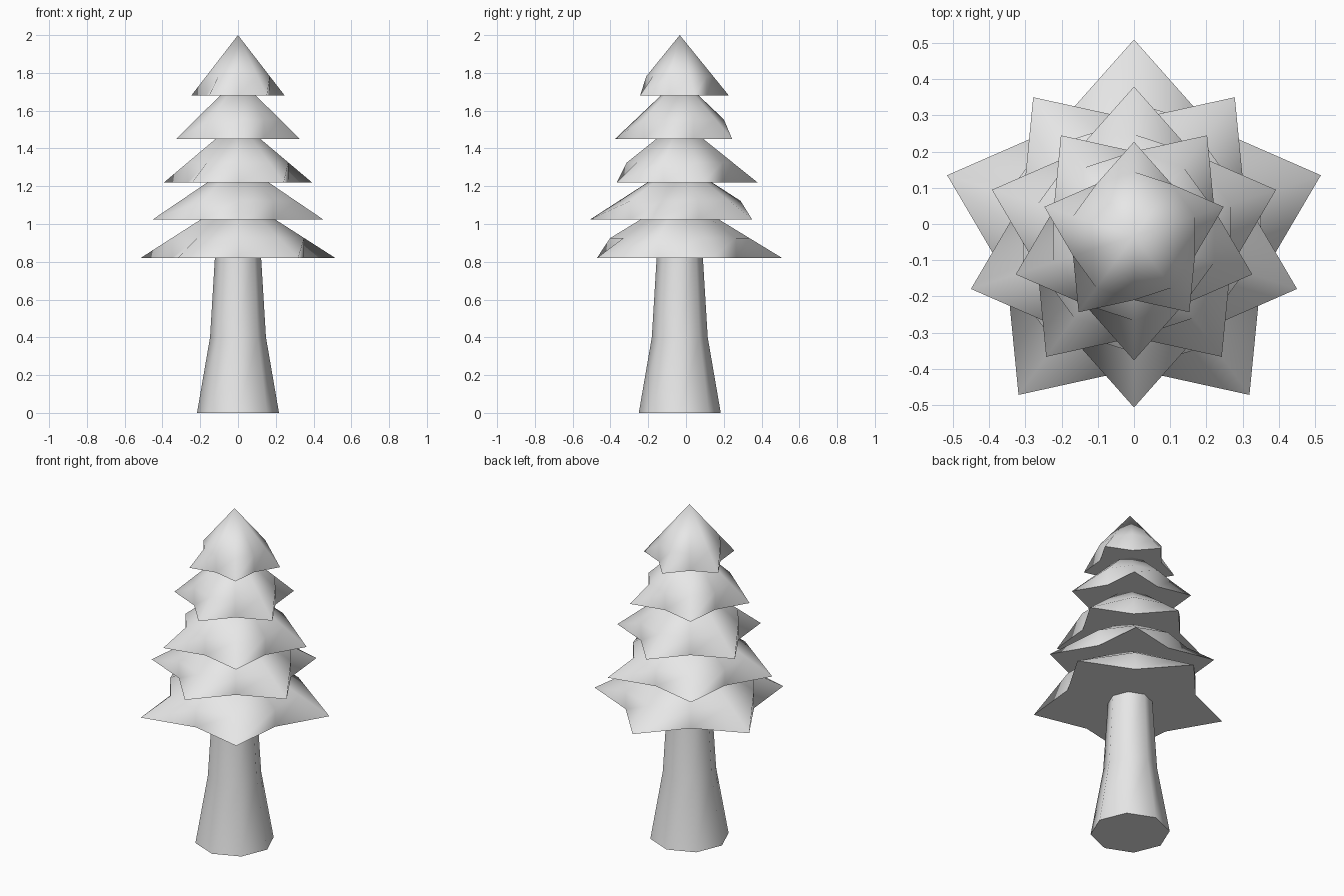
import bpy, bmesh, math
from mathutils import Vector

cube = bpy.data.objects.get("Cube")
if cube:
    bpy.data.objects.remove(cube, do_unlink=True)

AXIS_Y = -0.033  # the trunk axis sits slightly forward

grey = bpy.data.materials.new("plain_grey")
grey.use_nodes = True
grey.diffuse_color = (0.8, 0.8, 0.8, 1)
grey.node_tree.nodes["Principled BSDF"].inputs["Base Color"].default_value = (0.8, 0.8, 0.8, 1)


def ring(bm, radii, z, start):
    """Ring of vertices, one per radius, evenly spaced from the start angle."""
    step = math.tau / len(radii)
    return [bm.verts.new((r * math.cos(start + i * step),
                          AXIS_Y + r * math.sin(start + i * step), z))
            for i, r in enumerate(radii)]


def bridge(bm, low, high):
    """Join two rings with triangles, all diagonals leaning the same way."""
    n = len(low)
    for i in range(n):
        j = (i + 1) % n
        bm.faces.new((low[i], low[j], high[j]))
        bm.faces.new((low[i], high[j], high[i]))


def finish(bm, name):
    bmesh.ops.recalc_face_normals(bm, faces=bm.faces)
    mesh = bpy.data.meshes.new(name)
    bm.to_mesh(mesh)
    bm.free()
    mesh.materials.append(grey)
    obj = bpy.data.objects.new(name, mesh)
    bpy.context.collection.objects.link(obj)
    bpy.ops.object.select_all(action='DESELECT')
    obj.select_set(True)
    bpy.context.view_layer.objects.active = obj
    bpy.ops.object.shade_smooth_by_angle(angle=math.radians(80))


def foliage_tier(name, radius, base, apex, start):
    """Ten-sided cone whose hem is pulled in at every other corner."""
    bm = bmesh.new()
    hem = ring(bm, [radius, radius * 0.68] * 5, base, start)
    middle = ring(bm, [radius * 0.68] * 10, base + (apex - base) * 0.32, start)
    bridge(bm, hem, middle)
    tip = bm.verts.new((0, AXIS_Y, apex))
    for i in range(10):
        bm.faces.new((middle[i], middle[(i + 1) % 10], tip))
    # flat underside, fanned from the centre
    centre = bm.verts.new((0, AXIS_Y, base))
    for i in range(10):
        bm.faces.new((hem[(i + 1) % 10], hem[i], centre))
    finish(bm, name)


# Trunk: flared octagonal column
bm = bmesh.new()
rings = [ring(bm, [r] * 8, z, 0) for r, z in ((0.217, 0), (0.148, 0.4), (0.12, 0.86))]
for low, high in zip(rings, rings[1:]):
    bridge(bm, low, high)
bm.faces.new(rings[0])
bm.faces.new(rings[-1])
finish(bm, "trunk")

# Foliage: five star-hemmed cones, alternating direction
tiers = [(0.542, 0.82, 1.15), (0.473, 1.025, 1.33), (0.412, 1.22, 1.55),
         (0.343, 1.45, 1.775), (0.26, 1.68, 2.0)]
for k, (radius, base, apex) in enumerate(tiers):
    start = math.pi / 2 if k % 2 == 0 else -math.pi / 2
    foliage_tier(f"foliage_tier_{k + 1}", radius, base, apex, start)
